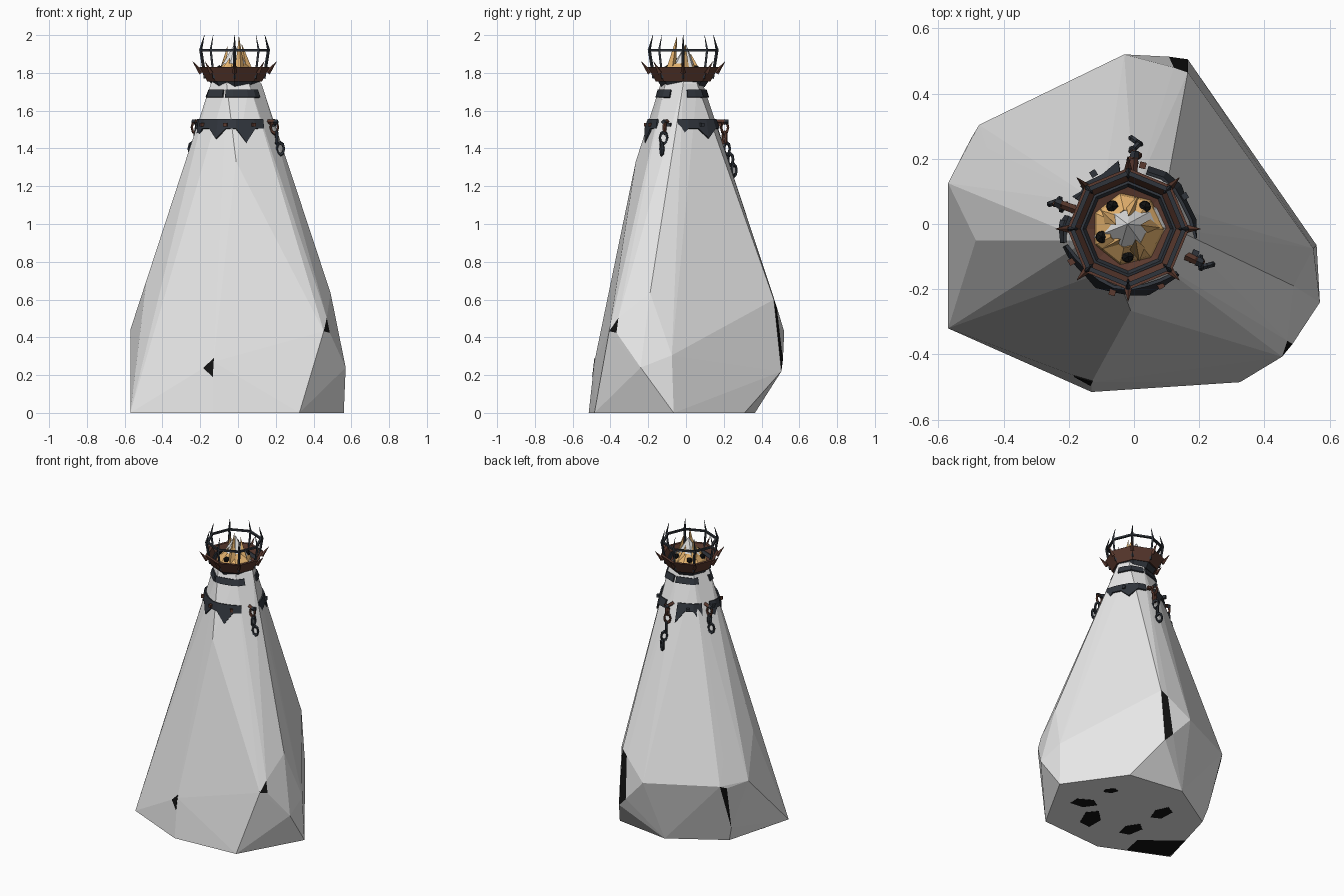
import bpy, bmesh, math, random
from math import radians, sin, cos, pi
from mathutils import Vector, Matrix
from mathutils.bvhtree import BVHTree

if "Cube" in bpy.data.objects:
    bpy.data.objects.remove(bpy.data.objects["Cube"], do_unlink=True)
random.seed(4)
CX, CY = -0.018, -0.015          # axis of the metalwork


def material(name, rgb):
    m = bpy.data.materials.new(name)
    m.use_nodes = True
    m.diffuse_color = (*rgb, 1)
    m.node_tree.nodes["Principled BSDF"].inputs["Base Color"].default_value = (*rgb, 1)
    return m


STONE = material("pale stone", (0.8, 0.8, 0.8))
IRON = material("dark iron", (0.03, 0.036, 0.046))
RUST = material("rusty brown", (0.105, 0.042, 0.028))
FLAME = material("flame yellow", (0.8, 0.46, 0.16))
BLACK = material("black crack", (0.006, 0.006, 0.006))


def finish(name, bm, *mats):
    bmesh.ops.recalc_face_normals(bm, faces=bm.faces)
    me = bpy.data.meshes.new(name)
    bm.to_mesh(me)
    bm.free()
    ob = bpy.data.objects.new(name, me)
    for m in mats:
        me.materials.append(m)
    bpy.context.collection.objects.link(ob)
    return ob


def polar(deg, r, z):
    a = radians(deg)
    return Vector((CX + r * cos(a), CY + r * sin(a), z))


def lathe(name, profile, mat, sides=8):
    """Closed profile of (radius, z) swept round the axis."""
    bm = bmesh.new()
    rings = [[bm.verts.new(polar(360 * i / sides, r, z)) for r, z in profile]
             for i in range(sides)]
    n = len(profile)
    for i in range(sides):
        a, b = rings[i], rings[(i + 1) % sides]
        for j in range(n):
            k = (j + 1) % n
            bm.faces.new((a[j], b[j], b[k], a[k]))
    return finish(name, bm, mat)


def add_rod(bm, p, q, r1, r2, sides=4):
    """Tapered bar from p to q."""
    d = q - p
    rot = d.to_track_quat('Z', 'Y').to_matrix().to_4x4()
    bmesh.ops.create_cone(bm, cap_ends=True, segments=sides, radius1=r1, radius2=r2,
                          depth=d.length, matrix=Matrix.Translation((p + q) / 2) @ rot)


# Faceted rock spire; each chip is a cut corner whose face is black
base = [(-.57, -.32), (-.13, -.515), (.325, -.485), (.56, -.065),
        (.295, .31), (-.09, .365), (-.44, .15)]
body = [(.57, -.24, .24), (.49, -.19, .635), (.55, -.075, .305), (-.03, .52, .43), (-.13, -.485, .27),
        (-.57, .125, .44), (-.485, -.05, .7), (-.01, -.266, 1.33), (-.02, 0, 1.95)]
neck = [(-.145, -.05), (-.1, .06), (.0, .09), (.09, .06), (.125, -.015), (.06, -.11), (-.06, -.135)]
chips = [[(.454, -.407, .432), (.486, -.368, .424), (.47, -.358, .503)],
         [(-.452, .232, .6), (-.47, .17, .1), (-.5, .262, .42), (-.475, .304, .44)],
         [(.165, .465, .6), (.165, .505, .22), (.122, .48, .563), (.107, .513, .28)]]
bm = bmesh.new()
for p in [(x, y, 0) for x, y in base] + body + [(x, y, 1.74) for x, y in neck]:
    bm.verts.new(p)
chip_verts = [{bm.verts.new(p) for p in chip} for chip in chips]
hull = bmesh.ops.convex_hull(bm, input=bm.verts)
for f in bm.faces:
    f.material_index = int(any(set(f.verts) <= c for c in chip_verts))
bmesh.ops.delete(bm, geom=[v for v in set(hull["geom_interior"]) if isinstance(v, bmesh.types.BMVert)],
                 context='VERTS')
bmesh.ops.recalc_face_normals(bm, faces=bm.faces)
bvh = BVHTree.FromBMesh(bm)
finish("rock_spire", bm, STONE, BLACK)


def rock_radius(deg, z):
    out = polar(deg, 2, z)
    axis = Vector((CX, CY, z))
    hit = bvh.ray_cast(out, axis - out)[0]
    return (hit - axis).length


# Black crack on the front, as a thin plate set into the rock
bm = bmesh.new()
crack = []
for p in ((-.2, -.5, .245), (-.135, -.5, .295), (-.135, -.5, .19)):
    loc, nor, _, _ = bvh.find_nearest(Vector(p))
    crack.append(loc + nor * .004)
inner = [bm.verts.new(p + Vector((0, .009, 0))) for p in crack]
outer = [bm.verts.new(p) for p in crack]
bmesh.ops.convex_hull(bm, input=inner + outer)
finish("front_crack", bm, BLACK)

# Dark stains on the underside
bm = bmesh.new()
for x, y, r in ((.13, -.27, .11), (.29, -.145, .09), (-.17, .07, .09), (-.155, -.21, .09), (.26, .08, .05)):
    m = Matrix.Translation((x, y, -.0005)) @ Matrix.Rotation(x * 9, 4, 'Z') @ Matrix.Diagonal((1, .6, .002, 1))
    bmesh.ops.create_cone(bm, cap_ends=True, segments=5, radius1=r, radius2=r, depth=1, matrix=m)
corner = [bm.verts.new((x, y, -.001)) for x, y in ((-.51, -.1), (-.27, -.29), (-.3, -.43), (-.56, -.315))]
bm.faces.new(corner)
finish("underside_stains", bm, BLACK)


# Iron collars close to the rock, with optional torn lower edges
def collar(name, arcs, z_top, z_bot, tear, gap, limit):
    bm = bmesh.new()
    for start, end in arcs:
        n = max(2, round((end - start) / 15))
        prev = None
        for i in range(n + 1):
            a = start + (end - start) * i / n
            zb = z_bot - (random.uniform(.4, 1) * tear if i % 3 == 0 else 0)
            col = [bm.verts.new(polar(a, min(rock_radius(a, z) + gap, limit), z)) for z in (z_top, zb)]
            if prev:
                bm.faces.new((prev[0], prev[1], col[1], col[0]))
            prev = col
    ob = finish(name, bm, IRON)
    mod = ob.modifiers.new("thickness", 'SOLIDIFY')
    mod.thickness = .01
    mod.offset = 0


collar("lower_collar", [(-165, -42), (-8, 72), (98, 150), (168, 192)], 1.555, 1.505, .12, .009, .208)
collar("upper_collar", [(-175, -115), (-110, -28), (8, 75), (82, 150)], 1.71, 1.67, 0, .005, .2)

# Studs on the lower collar
for name, angles, mat in (("iron_studs", (30, 122, -20, 175), IRON),
                          ("rusty_studs", (-60, -150, 77, -104), RUST)):
    bm = bmesh.new()
    for a in angles:
        r = max(.2, rock_radius(a, 1.525) + .012)
        m = Matrix.Translation(polar(a, r, 1.525)) @ Matrix.Rotation(radians(a), 4, 'Z')
        bmesh.ops.create_cube(bm, size=.02, matrix=m)
    finish(name, bm, mat)


# Hanging chains: rusty rings on a hook, then iron links
def add_link(bm, mat, major=.026, minor=.009, n=8, k=5):
    rings = [[bm.verts.new(mat @ Vector(((major + minor * cos(t * 2 * pi / k)) * cos(s * 2 * pi / n) * .75,
                                         minor * sin(t * 2 * pi / k),
                                         (major + minor * cos(t * 2 * pi / k)) * sin(s * 2 * pi / n) * 1.2)))
              for t in range(k)] for s in range(n)]
    for s in range(n):
        a, b = rings[s], rings[(s + 1) % n]
        for t in range(k):
            u = (t + 1) % k
            bm.faces.new((a[t], b[t], b[u], a[u]))


for name, ang, links in (("front_left", -25, 3), ("right", 160, 3), ("back", 85, 5)):
    ring, chain = bmesh.new(), bmesh.new()
    r0 = max(.19, rock_radius(ang, 1.53))
    add_rod(ring, polar(ang, r0 - .03, 1.54), polar(ang, r0 + .03, 1.54), .014, .012)
    add_rod(chain, polar(ang, r0 + .03, 1.54), polar(ang, r0 + .05, 1.54), .015, .012)
    for i in range(links):
        z = 1.512 - i * .057
        r = max(r0 + .03, rock_radius(ang, z) + .014)
        m = (Matrix.Translation(polar(ang, r, z))
             @ Matrix.Rotation(radians(ang + 90 * (i % 2) + 20 + 10 * i), 4, 'Z'))
        add_link(ring if i < links // 2 else chain, m)
    finish(name + "_chain_ring", ring, RUST)
    finish(name + "_chain", chain, IRON)

# Octagonal fire bowl on an iron foot, with an inner band and a hoop above
lathe("fire_bowl", [(.145, 1.755), (.187, 1.832), (.168, 1.832), (.142, 1.785), (.09, 1.772)], RUST)
lathe("bowl_foot", [(.114, 1.725), (.135, 1.758), (.09, 1.758), (.09, 1.725)], IRON)
lathe("inner_band", [(.135, 1.78), (.147, 1.8), (.139, 1.802), (.128, 1.78)], IRON)
lathe("cage_hoop", [(.164, 1.914), (.179, 1.914), (.179, 1.926), (.164, 1.926)], IRON)

# Cage posts and outward spikes at every corner
posts, spikes = bmesh.new(), bmesh.new()
for i in range(8):
    a = i * 45
    add_rod(posts, polar(a, .155, 1.77), polar(a, .18, 1.925), .008, .008)
    add_rod(posts, polar(a, .18, 1.92), polar(a, .16, 2.0), .008, .001)
    add_rod(spikes, polar(a, .175, 1.8), polar(a, .222, 1.86), .014, .001)
finish("cage_posts", posts, IRON)
finish("bowl_spikes", spikes, RUST)

# Ember bed, flames and coals round the rock tip
lathe("ember_bed", [(.113, 1.775), (.106, 1.805), (.06, 1.85), (.04, 1.775)], FLAME, 7)
flames, coals = bmesh.new(), bmesh.new()
for i, top in enumerate((1.95, 1.9, 1.94, 1.88, 1.99)):
    a = i * 72 + 5
    add_rod(flames, polar(a, .075, 1.79), polar(a + 12, .04, top), .03, .001)
    if i < 4:
        bmesh.ops.create_icosphere(coals, subdivisions=1, radius=.021,
                                   matrix=Matrix.Translation(polar(a + 48, .085, 1.82)))
finish("flames", flames, FLAME)
finish("coals", coals, BLACK)
